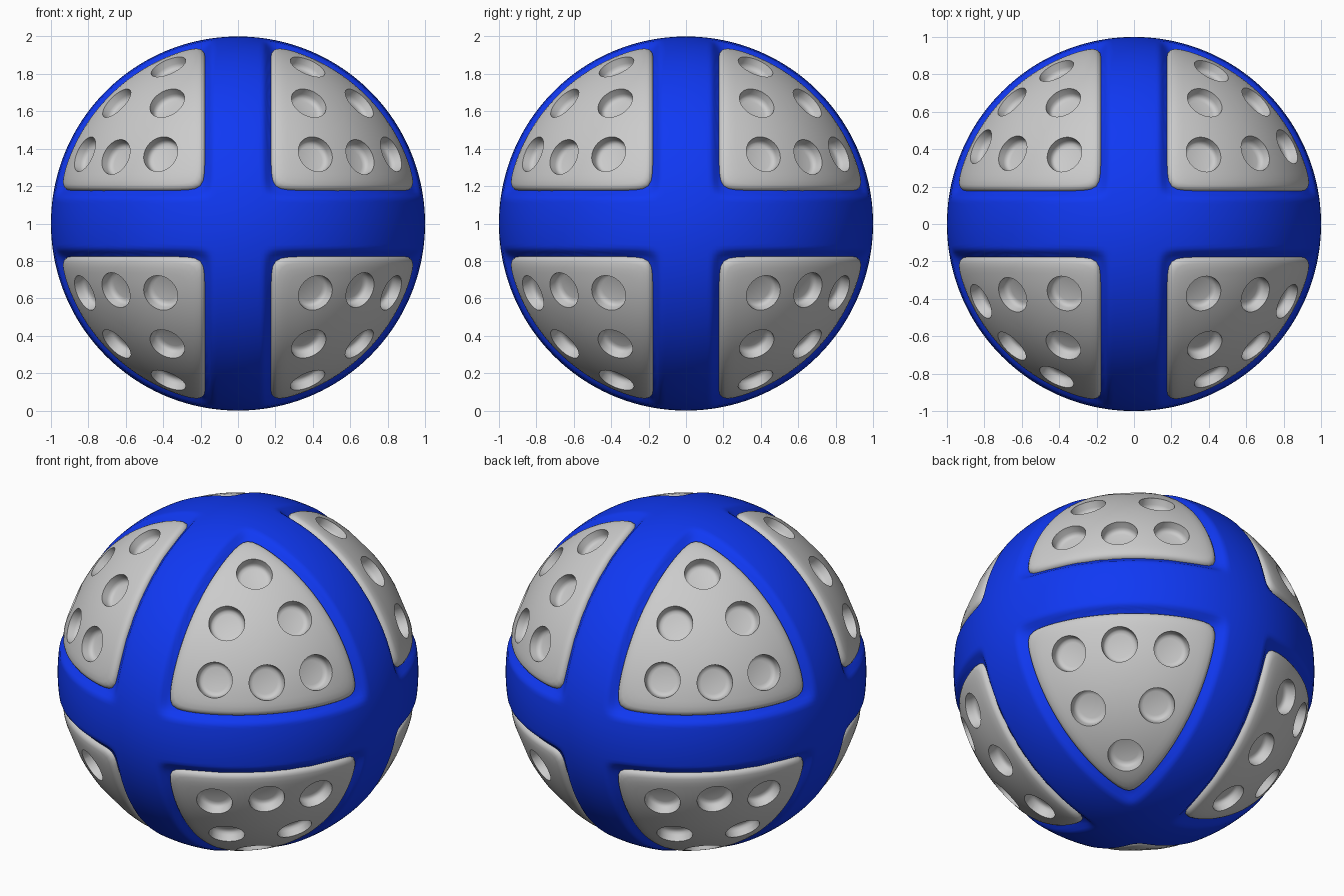
import bpy, bmesh, math
from mathutils import Vector

if "Cube" in bpy.data.objects:
    bpy.data.objects.remove(bpy.data.objects["Cube"])

GAP = 0.18      # half width of the bands
CENTRE = Vector((0, 0, 1))


def inset(d):
    """Rounded-corner distance of a direction into its octant panel."""
    p = 5
    return sum(max(abs(c), 1e-3) ** -p for c in d) ** (-1 / p) - GAP


def smooth(t):
    t = min(max(t, 0), 1)
    return t * t * (3 - 2 * t)


def make_object(name, bm, mat=None):
    bmesh.ops.recalc_face_normals(bm, faces=bm.faces)
    me = bpy.data.meshes.new(name)
    bm.to_mesh(me)
    bm.free()
    ob = bpy.data.objects.new(name, me)
    bpy.context.collection.objects.link(ob)
    if mat:
        me.materials.append(mat)
    return ob


def loft(bm, rings):
    """Closed solid through equal-length rings of points, capped at both ends."""
    loops = [[bm.verts.new(p) for p in r] for r in rings]
    for a, b in zip(loops, loops[1:]):
        n = len(a)
        for i in range(n):
            bm.faces.new((a[i], a[(i + 1) % n], b[(i + 1) % n], b[i]))
    bm.faces.new(loops[0])
    bm.faces.new(loops[-1])


def shade(ob, angle):
    bpy.ops.object.select_all(action='DESELECT')
    ob.select_set(True)
    bpy.context.view_layer.objects.active = ob
    bpy.ops.object.shade_smooth_by_angle(angle=math.radians(angle))


# blue body: sphere whose bands dip towards the panels, recessed under them
blue = bpy.data.materials.new("blue")
blue.diffuse_color = (0.005, 0.04, 0.9, 1)
blue.use_nodes = True
blue.node_tree.nodes["Principled BSDF"].inputs["Base Color"].default_value = blue.diffuse_color
bm = bmesh.new()
bmesh.ops.create_cube(bm, size=2)
bmesh.ops.subdivide_edges(bm, edges=bm.edges[:], cuts=79, use_grid_fill=True)
for v in bm.verts:
    d = Vector([math.tan(c * math.pi / 4) for c in v.co]).normalized()
    s = inset(d)
    r = 1 - 0.035 * smooth((s + 0.05) / 0.055) - 0.09 * smooth((s - 0.005) / 0.05)
    v.co = d * r + CENTRE
body = make_object("ball_body", bm, blue)
shade(body, 60)

# panel outline: rounded spherical triangle around the octant diagonal
axis = Vector((1, 1, 1)).normalized()
u = Vector((-1, -1, 2)).normalized()
w = axis.cross(u)
N = 120
outline = []
for i in range(N):
    t = 2 * math.pi * i / N
    side = u * math.cos(t) + w * math.sin(t)
    lo, hi = 0.0, 1.0
    for _ in range(30):
        m = (lo + hi) / 2
        d = axis * math.cos(m) + side * math.sin(m)
        if min(d) > 0 and inset(d) > 0:
            lo = m
        else:
            hi = m
    outline.append((side, lo))


def ring(scale, radius):
    return [(axis * math.cos(a * scale) + s * math.sin(a * scale)) * radius
            for s, a in outline]


# panel solid with softly rounded rim
profile = [(0.02, .895), (0.3, .895), (0.6, .895), (1, .895), (1, .955), (.995, .968),
           (.982, .979), (.96, .987), (.93, .991)]
profile += [(.93 * (1 - k / 14) + .02 * k / 14, .994) for k in range(1, 15)]
bm = bmesh.new()
loft(bm, [ring(*p) for p in profile])
panel = make_object("panel", bm)

# six round cups cut into the panel
cups = [(.375, .375, .845), (.417, .825, .374), (.825, .417, .374),
        (.66, .66, .36), (.66, .385, .655), (.385, .66, .655)]
cup_profile = [(.068, .925), (.084, .929), (.093, .938), (.097, .952), (.1, .99), (.1, 1.1)]
bm = bmesh.new()
for c in cups:
    d = Vector(c).normalized()
    a = d.orthogonal().normalized()
    b = d.cross(a)
    loft(bm, [[d * h + (a * math.cos(2 * math.pi * i / 40) + b * math.sin(2 * math.pi * i / 40)) * r
               for i in range(40)] for r, h in cup_profile])
cutter = make_object("cup_cutter", bm)
cutter.hide_render = True
mod = panel.modifiers.new("cups", 'BOOLEAN')
mod.object = cutter
mod.operation = 'DIFFERENCE'
mod.solver = 'EXACT'
bpy.context.view_layer.update()
cut = bpy.data.meshes.new_from_object(
    panel.evaluated_get(bpy.context.evaluated_depsgraph_get()))
bpy.data.objects.remove(panel)
bpy.data.objects.remove(cutter)

# mirror the panel into all eight octants
for sx in (1, -1):
    for sy in (1, -1):
        for sz in (1, -1):
            bm = bmesh.new()
            bm.from_mesh(cut)
            for v in bm.verts:
                v.co = Vector((v.co.x * sx, v.co.y * sy, v.co.z * sz)) + CENTRE
            name = "panel_%s_%s_%s" % ("right" if sx > 0 else "left",
                                       "back" if sy > 0 else "front",
                                       "top" if sz > 0 else "bottom")
            shade(make_object(name, bm), 40)
